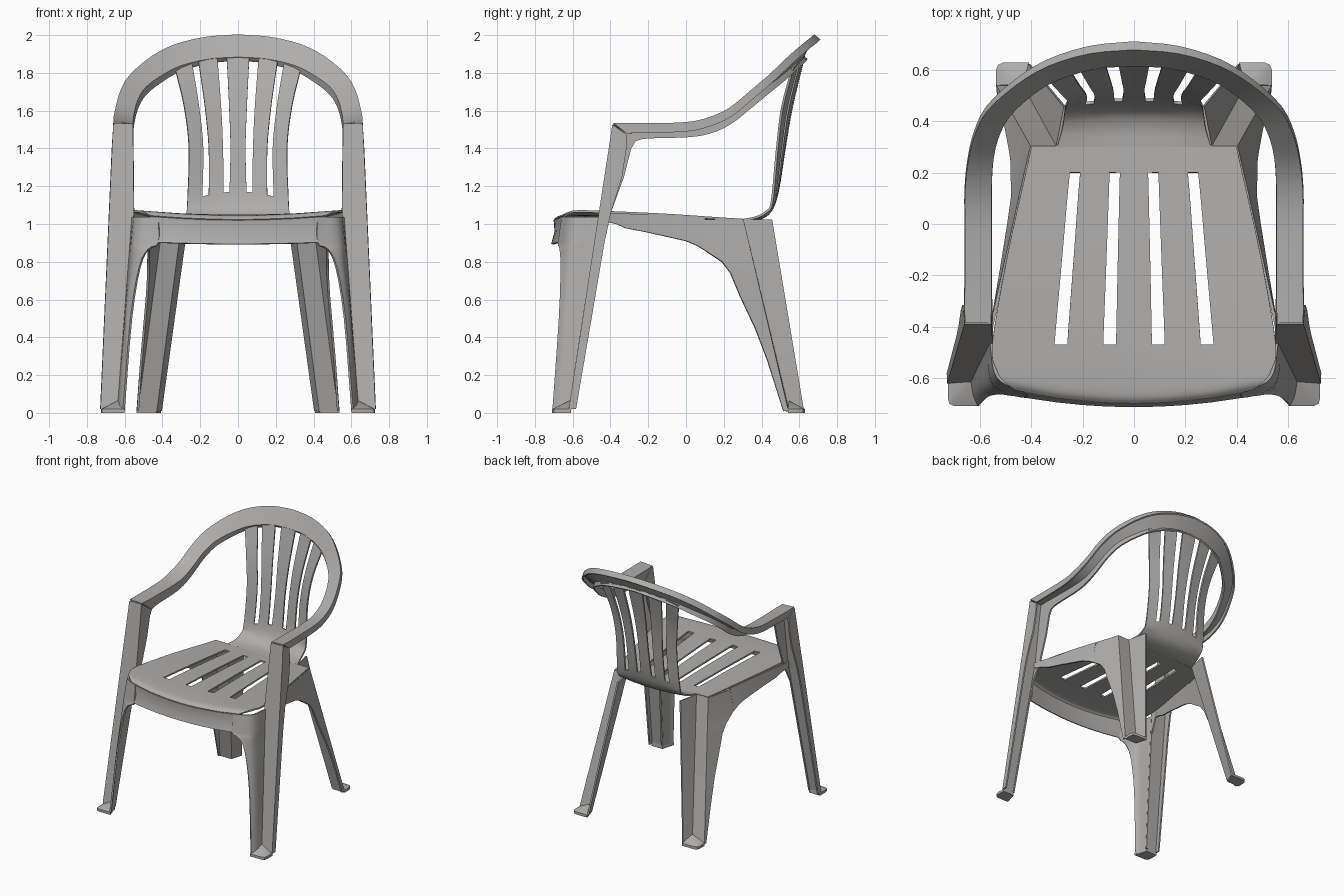
import bpy
import bmesh
from mathutils import Vector

cube = bpy.data.objects.get("Cube")
if cube:
    bpy.data.objects.remove(cube)

plastic = bpy.data.materials.new("grey_plastic")
plastic.use_nodes = True
GREY = (0.43, 0.42, 0.41, 1)
plastic.diffuse_color = GREY
bsdf = next(n for n in plastic.node_tree.nodes if n.type == 'BSDF_PRINCIPLED')
bsdf.inputs["Base Color"].default_value = GREY


def spline(pts, n):
    """Catmull-Rom resampling of a point list, n steps per span."""
    pts = [Vector(p) for p in pts]
    ext = [2 * pts[0] - pts[1]] + pts + [2 * pts[-1] - pts[-2]]
    out = []
    for a, b, c, d in zip(ext, ext[1:], ext[2:], ext[3:]):
        for k in range(n):
            t = k / n
            out.append(0.5 * (2 * b + (c - a) * t + (2 * a - 5 * b + 4 * c - d) * t ** 2
                              + (3 * b - a - 3 * c + d) * t ** 3))
    return out + [pts[-1]]


def smooth_rows(rows, n):
    """Resample a grid of sections along its length."""
    cols = [spline(col, n) for col in zip(*rows)]
    return [list(r) for r in zip(*cols)]


def finish(bm, name, thickness=0):
    bmesh.ops.recalc_face_normals(bm, faces=bm.faces)
    mesh = bpy.data.meshes.new(name)
    bm.to_mesh(mesh)
    bm.free()
    mesh.materials.append(plastic)
    ob = bpy.data.objects.new(name, mesh)
    bpy.context.collection.objects.link(ob)
    mirror = ob.modifiers.new("Mirror", 'MIRROR')
    mirror.use_clip = True
    if thickness:
        shell = ob.modifiers.new("Shell", 'SOLIDIFY')
        shell.thickness = thickness
        shell.offset = 0
    bpy.ops.object.select_all(action='DESELECT')
    ob.select_set(True)
    bpy.context.view_layer.objects.active = ob
    bpy.ops.object.convert(target='MESH')
    bpy.ops.object.shade_smooth_by_angle(angle=0.6)


def sheet(name, rows, hole=lambda i, j: False, thickness=0.012):
    """Mirrored thin shell through rows of points, leaving out the holes."""
    bm = bmesh.new()
    vs = [[bm.verts.new(p) for p in row] for row in rows]
    for i in range(len(vs) - 1):
        for j in range(len(vs[0]) - 1):
            if not hole(i, j):
                bm.faces.new((vs[i][j], vs[i][j + 1], vs[i + 1][j + 1], vs[i + 1][j]))
    finish(bm, name, thickness)


def bowed(y, z, bend, lift, xs):
    """Row across the seat or back; its outer end is shifted by bend and lift."""
    edge = xs[-1]
    return [Vector((x, y + bend * (x / edge) ** 2, z + lift * (x / edge) ** 2)) for x in xs]


# Seat panel with four slots
N = 4
seat = [bowed(*r) for r in (
    (-0.695, 1.02, 0.05, 0.02, (0, .075, .125, .27, .32, .46)),
    (-0.67, 1.037, 0.06, 0.025, (0, .075, .125, .27, .32, .51)),
    (-0.60, 1.042, 0.03, 0.025, (0, .073, .123, .265, .315, .535)),
    (-0.47, 1.043, 0.0, 0.022, (0, .07, .12, .26, .31, .553)),
    (-0.13, 1.035, 0.0, 0.015, (0, .063, .107, .235, .28, .495)),
    (0.20, 1.022, 0.0, 0.006, (0, .055, .095, .21, .25, .422)),
    (0.30, 1.018, 0.0, 0.004, (0, .05, .09, .19, .23, .40)))]
sheet("seat", smooth_rows(seat, N), lambda i, j: 3 * N <= i < 5 * N and j in (1, 3))

# Slatted back, rising out of the seat
back = [bowed(*r) for r in (
    (0.30, 1.018, 0.0, 0.003, (0, .05, .09, .18, .22, .30)),
    (0.38, 1.025, -0.01, 0.01, (0, .048, .085, .17, .205, .28)),
    (0.445, 1.065, -0.02, 0.0, (0, .046, .08, .16, .195, .272)),
    (0.485, 1.17, -0.03, -0.05, (0, .045, .077, .155, .19, .268)),
    (0.522, 1.40, -0.04, 0.0, (0, .04, .08, .155, .185, .26)),
    (0.56, 1.62, -0.05, 0.0, (0, .047, .09, .175, .207, .285)),
    (0.625, 1.89, -0.06, -0.06, (0, .06, .11, .21, .245, .335)))]
sheet("back_slats", smooth_rows(back, N), lambda i, j: i >= 3 * N and j in (1, 3))

# Arm and back hoop: inner edge and outer edge, from the arm front to the top centre
inner = [(.56, -.385, 1.525), (.56, -.2, 1.522), (.56, 0, 1.522), (.56, .12, 1.535), (.555, .23, 1.58),
         (.535, .33, 1.655), (.49, .42, 1.725), (.40, .505, 1.79), (.30, .565, 1.84),
         (.15, .61, 1.875), (0, .62, 1.885)]
outer = [(.657, -.385, 1.53), (.655, -.2, 1.53), (.655, 0, 1.535), (.655, .12, 1.56), (.645, .23, 1.61),
         (.62, .34, 1.70), (.57, .44, 1.785), (.46, .54, 1.88), (.335, .615, 1.945),
         (.17, .665, 1.985), (0, .68, 1.998)]
hoop = []
for k, (a, b) in enumerate(zip(inner, outer)):
    t = k / (len(inner) - 1)
    a, b = Vector(a), Vector(b)
    lip_in = Vector((0, .12, -.085)) if k == 0 else Vector((0, .02 * t, -.075 + .06 * t))
    lip_out = Vector((0, .07, -.05)) if k == 0 else Vector((0, .028 * t, -.05 + .025 * t))
    hoop.append([a + lip_in, a, b, b + lip_out])
sheet("arm_and_back_hoop", smooth_rows(hoop, 3))


def front_crease(z):
    """Inner edge of the front leg strip."""
    x = .56 - .005 * (1.53 - z) / .47 if z > 1.06 else .555 + .08 * (1.06 - z) / 1.06
    return Vector((x, -.385 - .235 * (1.53 - z) / 1.53, z))


# Front leg strip, running down from the arm
strip = []
for z, lip_in, lip_out, drop in ((1.525, .12, .07, .085), (1.40, .115, .09, 0), (1.25, .10, .09, 0),
                                 (1.06, .06, .06, 0), (.9, .012, .05, 0), (.02, .012, .035, 0)):
    a = front_crease(z)
    b = Vector((.657 + .068 * (1.53 - z) / 1.53, a.y, z))
    strip.append([a + Vector((0, lip_in, -drop)), a, b, b + Vector((0, lip_out, -drop * .6))])
sheet("front_leg_strip", strip)

# Front leg panel, curving round from the apron to the strip
panel = []
for z, ax, ay, mx, my in ((1.037, .42, -.653, .53, -.595), (.90, .42, -.672, .543, -.615),
                          (.865, .475, -.665, .55, -.615), (.77, .52, -.66, .56, -.615),
                          (.5, .565, -.67, .59, -.63), (.01, .605, -.705, .622, -.67)):
    panel.append(spline([(ax, ay, z), (mx, my, z), front_crease(z)], 5))
sheet("front_leg_panel", smooth_rows(panel, 3))

# Front apron
apron = []
for x in (0, .1, .2, .3, .42):
    q = (x / .46) ** 2
    apron.append([(x, -.695 + .05 * q, 1.02 + .02 * q), (x, -.69 + .045 * q, .96),
                  (x, -.708 + .043 * q, .893 + .01 * q)])
sheet("front_apron", apron)

# Side skirt under the seat edge
skirt = []
for y, low, flare in ((-.45, 1.02, 0), (-.37, 1.0, .002), (-.32, .978, .004), (-.2, .955, .01),
                      (0, .91, .022), (.06, .885, .027), (.1, .86, .03)):
    x = .555 - .155 * (y + .4) / .7
    top = 1.062 - .04 * (y + .45) / .75
    skirt.append([(x, y, top), (x + flare, y, low)])
sheet("side_skirt", skirt)

# Rear leg: gusset edge, outer crease, inner crease and rear edge at each height
rear = []
for z, ax, ay in ((1.022, .445, .10), (.86, .474, .10), (.80, .475, .19), (.74, .475, .235),
                  (.62, .482, .285), (.45, .497, .365), (.28, .512, .43), (.01, .53, .515)):
    t = (1.022 - z) / 1.022
    rear.append([(ax, ay, z), (.40 + .135 * t, .30 + .24 * t, z), (.30 + .135 * t, .30 + .245 * t, z),
                 (.268 + .142 * t, .455 + .17 * t, z)])
sheet("rear_leg", rear)


# Feet: low flared toes rising to a point at the leg crease
def foot(name, outline, apex):
    bm = bmesh.new()
    for x, y in outline:
        for z in (0, .02):
            bm.verts.new((x, y, z))
    bm.verts.new(apex)
    bmesh.ops.convex_hull(bm, input=bm.verts)
    finish(bm, name)


foot("front_foot", ((.602, -.71), (.70, -.71), (.72, -.70), (.725, -.68), (.725, -.61), (.63, -.61)),
     (.637, -.615, .065))
foot("rear_foot", ((.408, .63), (.51, .63), (.53, .62), (.538, .60), (.538, .54), (.435, .54)),
     (.437, .545, .065))
